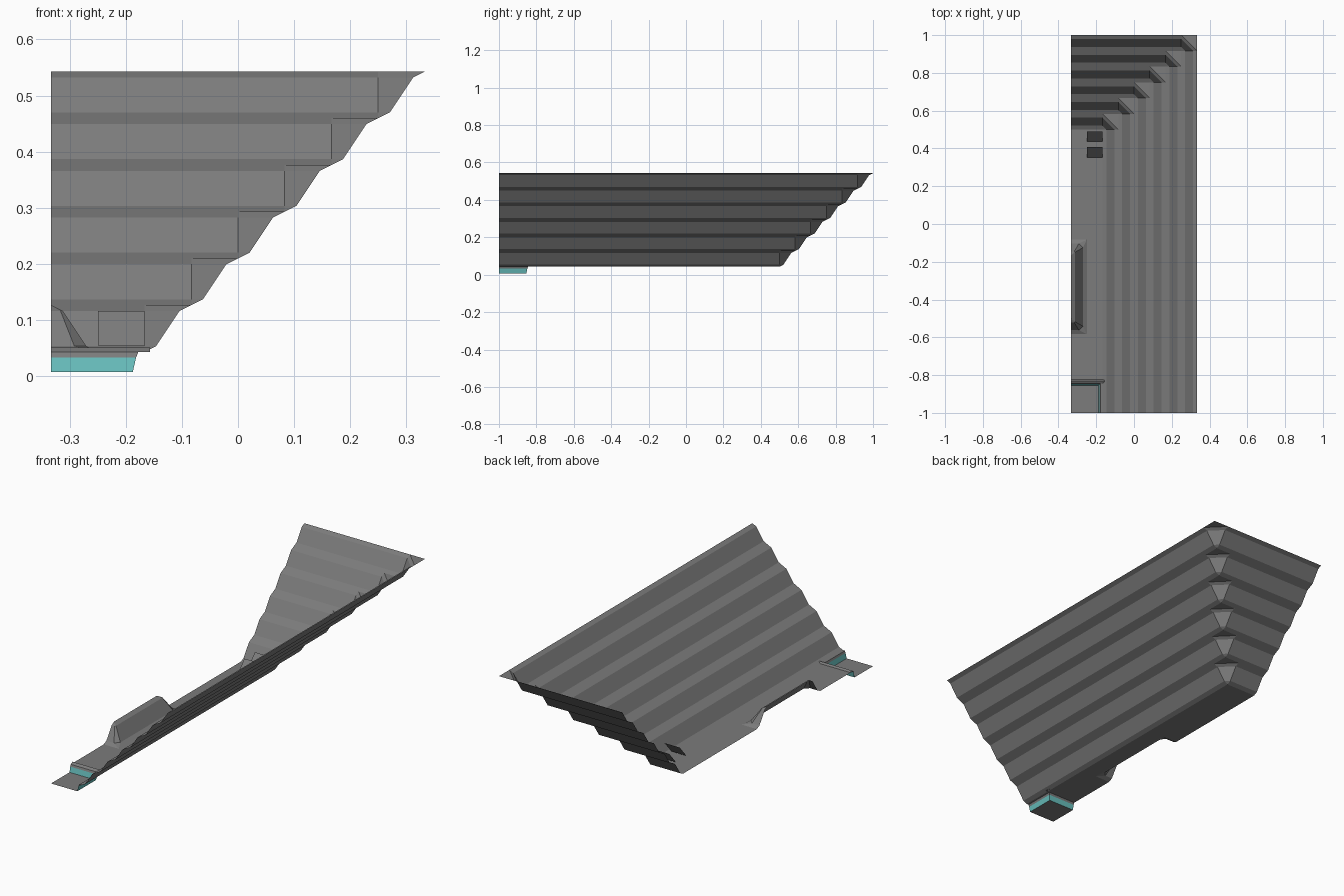
import bpy, bmesh

if "Cube" in bpy.data.objects:
    bpy.data.objects.remove(bpy.data.objects["Cube"])

L, R, F = -1 / 3, -1 / 6, -1.0      # left edge, foot of right wall, front edge
BACK, Z0, T = 0.5, 0.043, 1 / 12    # foot of back wall, floor height, step size
STEP = [(0, 0), (T / 4, T / 8), (T * 0.75, T * 0.875), (T, T)]   # one terrace step


def material(name, rgb):
    m = bpy.data.materials.new(name)
    m.diffuse_color = (*rgb, 1)
    m.use_nodes = True
    m.node_tree.nodes["Principled BSDF"].inputs["Base Color"].default_value = m.diffuse_color
    return m


GREY = material("concrete grey", (0.2, 0.2, 0.2))
TEAL = material("teal tile", (0.138, 0.515, 0.503))


def build(name, faces, teal=()):
    """Make an object from polygons, merge seams and point normals upward."""
    bm = bmesh.new()
    for i, pts in enumerate(faces):
        f = bm.faces.new([bm.verts.new(p) for p in pts])
        f.material_index = 1 if i in teal else 0
    bmesh.ops.remove_doubles(bm, verts=bm.verts, dist=0.0005)
    bm.normal_update()
    for f in bm.faces:
        if f.normal.z < 0:
            f.normal_flip()
    me = bpy.data.meshes.new(name)
    bm.to_mesh(me)
    bm.free()
    me.materials.append(GREY)
    me.materials.append(TEAL)
    ob = bpy.data.objects.new(name, me)
    bpy.context.collection.objects.link(ob)
    return ob


def loft(rings):
    """Quads between consecutive open point rows."""
    return [(a[i], a[i + 1], b[i + 1], b[i])
            for a, b in zip(rings, rings[1:]) for i in range(len(a) - 1)]


def rect(x1, x2, y1, y2, z):
    return [(x1, y1, z), (x2, y1, z), (x2, y2, z), (x1, y2, z)]


# Terraced walls and their chamfered corner
side, rear, corner = [], [], []
for k in range(6):
    x, y, z = R + k * T, BACK + k * T, Z0 + k * T
    side += loft([[(x + h, F, z + v), (x + h, y, z + v)] for h, v in STEP])
    rear += loft([[(L, y + h, z + v), (x, y + h, z + v)] for h, v in STEP])
    chamfer = [[(x, y + h, z + v), (x + h, y, z + v)] for h, v in STEP]
    corner.append([(x, y, z), chamfer[1][0], chamfer[1][1]])
    corner += loft(chamfer[1:])
    corner.append([*chamfer[3], (x + T, y + T, z + T)])
build("side_terraces", side)
build("back_terraces", rear)
build("corner_terraces", corner)

# Floor around the mound and the basin
PX, PY = R - 0.011, -0.844          # basin rim
MX, M1, M2 = L + T, -7 * T, -T      # mound footprint
build("floor", [rect(L, R, M2, BACK, Z0), rect(MX, R, M1, M2, Z0),
                rect(L, R, PY, M1, Z0), rect(PX, R, F, PY, Z0)])


# Mound, hollow underneath
def mound_ring(d, z, c):
    x, a, b = L + d, M2 - T + d, M1 + T - d
    return [(L, a, z), (x - c, a, z), (x, a - c, z),
            (x, b + c, z), (x - c, b, z), (L, b, z)]


build("mound", loft([mound_ring(T, Z0, 0),
                     mound_ring(T * 0.75, Z0 + T / 8, 0.021),
                     mound_ring(T / 4, Z0 + T * 0.875, 0.004),
                     mound_ring(0, Z0 + T, 0)]))


# Sunken basin: grey upper lip, teal walls, grey bottom
def basin_ring(d, z):
    return [(L, PY - d, z), (PX - d, PY - d, z), (PX - d, F, z)]


walls = loft([basin_ring(0, Z0), basin_ring(0.004, 0.033), basin_ring(0.01, 0.007)])
build("basin", walls + [rect(L, PX - 0.01, F, PY - 0.01, 0.007)], teal=(2, 3))

# Low kerb behind the basin
build("basin_kerb", loft([[(L, y, z), (-0.157, y, z)] for y, z in
                          ((-0.822, Z0), (-0.83, Z0 + 0.008), (PY, Z0))]))

# Two slanted panels above the floor
for i, y in enumerate((0.353, 0.436)):
    build(f"slanted_panel_{i + 1}", loft([
        [(-0.25, y, 0.054), (R, y, 0.054)],
        [(-0.25, y + 0.054, 0.116), (R, y + 0.054, 0.116)]]))
